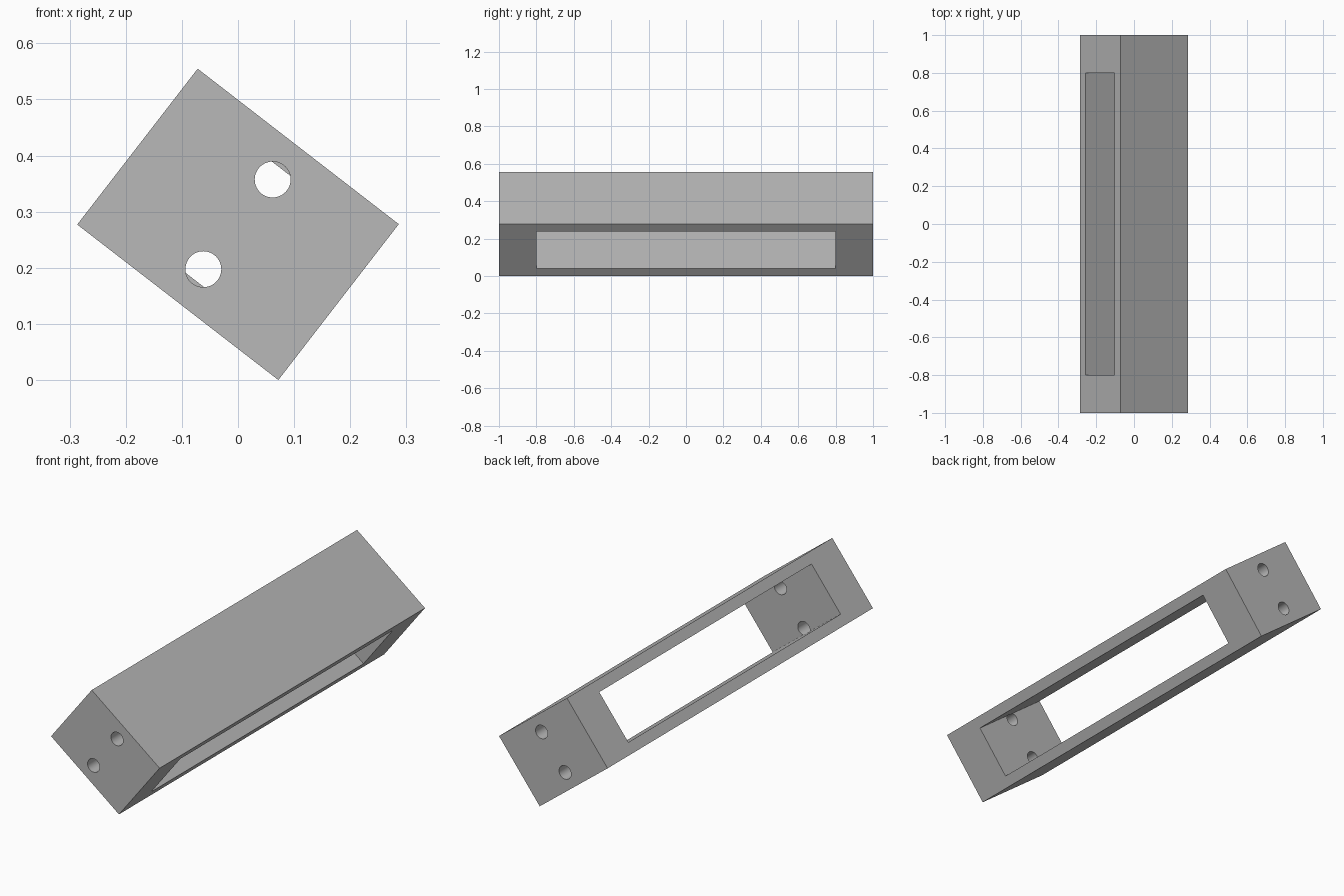
import bpy, bmesh, math
from mathutils import Matrix

if "Cube" in bpy.data.objects:
    bpy.data.objects.remove(bpy.data.objects["Cube"], do_unlink=True)

WIDTH, LENGTH, THICK = 0.453, 2.0, 0.351
SLOT_LENGTH, SLOT_HEIGHT = 1.6, 0.251
HOLE_RADIUS, HOLE_OFFSET = 0.032, 0.101
TILT = math.radians(37.7)

grey = bpy.data.materials.new("plain grey")
grey.use_nodes = True
color = (0.48, 0.48, 0.48, 1)
grey.diffuse_color = color
grey.node_tree.nodes["Principled BSDF"].inputs["Base Color"].default_value = color


def make_object(name, bm):
    mesh = bpy.data.meshes.new(name)
    bm.to_mesh(mesh)
    bm.free()
    mesh.materials.append(grey)
    obj = bpy.data.objects.new(name, mesh)
    bpy.context.collection.objects.link(obj)
    return obj


def box(name, x, y, z):
    bm = bmesh.new()
    bmesh.ops.create_cube(bm, size=1, matrix=Matrix.Diagonal((x, y, z, 1)))
    return make_object(name, bm)


def hole(name, y, z, depth):
    bm = bmesh.new()
    place = Matrix.Translation((0, y, z)) @ Matrix.Rotation(math.pi / 2, 4, 'X')
    bmesh.ops.create_cone(bm, cap_ends=True, segments=48, radius1=HOLE_RADIUS,
                          radius2=HOLE_RADIUS, depth=depth, matrix=place)
    return make_object(name, bm)


# Rectangular bar with a long slot through its width
body = box("slotted_bar", WIDTH, LENGTH, THICK)
cutters = [box("slot_cutter", WIDTH * 2, SLOT_LENGTH, SLOT_HEIGHT)]

# Pair of round holes through each end block, stopping at the slot
inner, outer = SLOT_LENGTH / 2 - 0.0005, LENGTH / 2 + 0.1
for end in (-1, 1):
    for side in (-1, 1):
        cutters.append(hole("hole_cutter", end * (inner + outer) / 2,
                            side * HOLE_OFFSET, outer - inner))

for cutter in cutters:
    cutter.hide_render = True
    mod = body.modifiers.new(cutter.name, 'BOOLEAN')
    mod.operation = 'DIFFERENCE'
    mod.solver = 'EXACT'
    mod.object = cutter

# Bake the cuts and discard the cutters
graph = bpy.context.evaluated_depsgraph_get()
cut_mesh = bpy.data.meshes.new_from_object(body.evaluated_get(graph))
body.modifiers.clear()
body.data = cut_mesh
for cutter in cutters:
    bpy.data.objects.remove(cutter, do_unlink=True)

# Tilt the bar about its length and rest its lowest edge on the ground
body.data.transform(Matrix.Rotation(TILT, 4, 'Y'))
lowest = min(v.co.z for v in body.data.vertices)
body.data.transform(Matrix.Translation((0, 0, -lowest)))

bpy.ops.object.select_all(action='DESELECT')
body.select_set(True)
bpy.context.view_layer.objects.active = body
bpy.ops.object.shade_smooth_by_angle(angle=math.radians(30))
